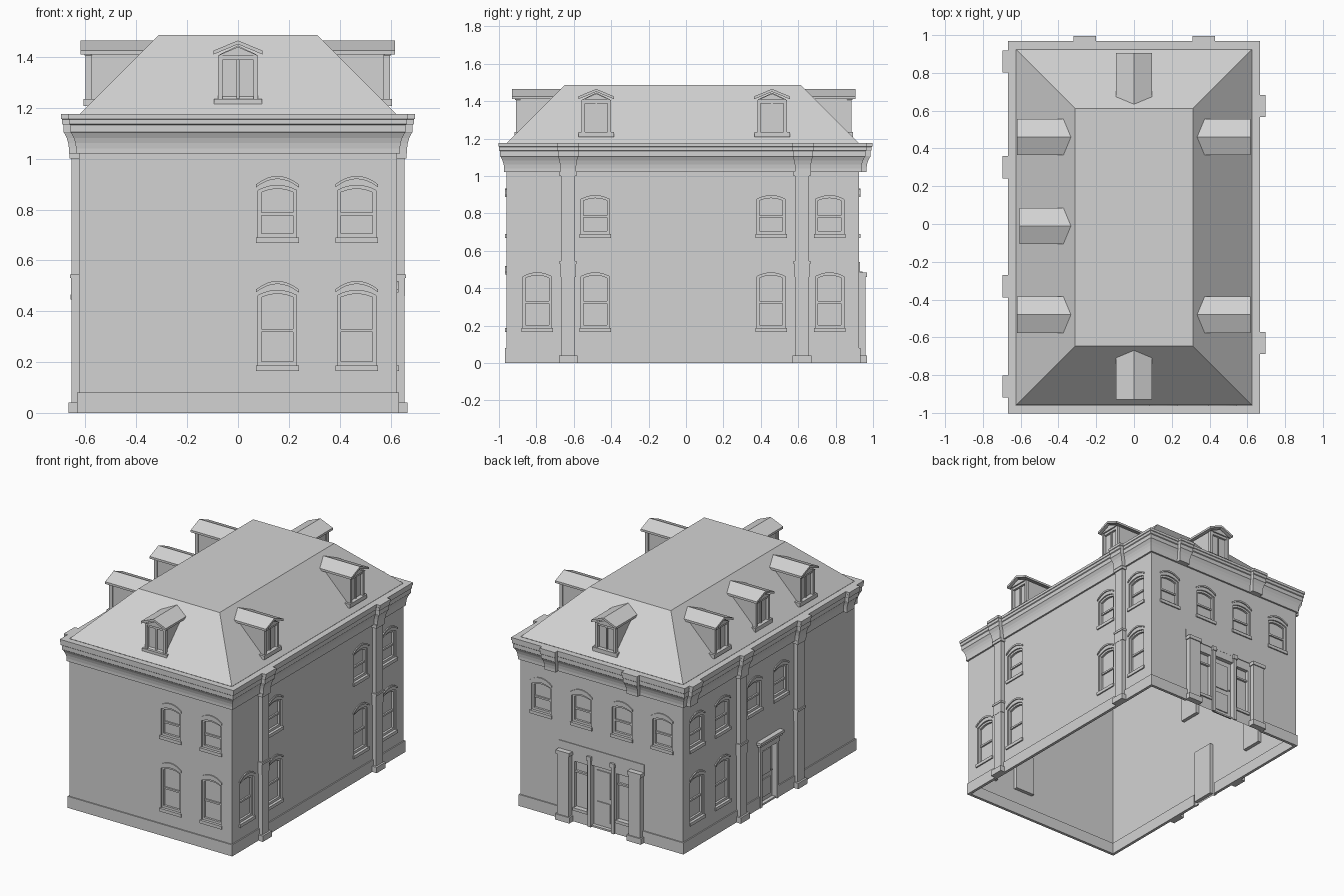
import bpy, bmesh, math
from mathutils import Matrix, Vector

cube = bpy.data.objects.get("Cube")
if cube:
    bpy.data.objects.remove(cube, do_unlink=True)

HX, HY, CY = 0.625, 0.9425, -0.0175      # wall half sizes and centre
WALL_TOP, ROOF_TOP = 1.175, 1.487
RECESS = 0.025

stone = bpy.data.materials.new("pale_grey")
stone.use_nodes = True
grey = (0.65, 0.65, 0.65, 1)
stone.diffuse_color = grey
stone.node_tree.nodes["Principled BSDF"].inputs["Base Color"].default_value = grey

# Each side: turn about z, distance from centre to wall, half length
SIDES = {"front": (0, HY, HX), "left": (90, HX, HY),
         "back": (180, HY, HX), "right": (-90, HX, HY)}
meshes = {}


def part(name):
    return meshes.setdefault(name, bmesh.new())


def along(side, c):
    """World x or y turned into distance along a wall."""
    return {"front": c, "back": -c, "left": c - CY, "right": CY - c}[side]


def point(side, u, out, z):
    turn, dist, _ = SIDES[side]
    p = Matrix.Rotation(math.radians(turn), 3, 'Z') @ Vector((u, -dist - out, z))
    return p + Vector((0, CY, 0))


def prism(bm, side, outline, back, front):
    """Push a (u, z) outline out from the wall; back may depend on height."""
    depth = back if callable(back) else (lambda z: back)
    a = [bm.verts.new(point(side, u, depth(z), z)) for u, z in outline]
    b = [bm.verts.new(point(side, u, front, z)) for u, z in outline]
    bm.faces.new(a)
    bm.faces.new(b)
    for i in range(len(a)):
        j = (i + 1) % len(a)
        bm.faces.new((a[i], a[j], b[j], b[i]))


def rect(u, half, z0, z1):
    return [(u - half, z0), (u + half, z0), (u + half, z1), (u - half, z1)]


def box(bm, side, u, half, z0, z1, front, back=0):
    prism(bm, side, rect(u, half, z0, z1), back, front)


def arc(u, half, z, rise, n=8):
    return [(u + half * t, z + rise * (1 - t * t))
            for t in (1 - 2 * i / n for i in range(n + 1))]


def band(u, half, z, rise, thick):
    return arc(u, half, z + thick, rise) + arc(u, half, z, rise)[::-1]


def rings(bm, profile, cap=False):
    """Mitred moulding all round the house from (out, z) points."""
    loops = [[bm.verts.new((sx * (HX + o), CY + sy * (HY + o), z))
              for sx, sy in ((-1, -1), (1, -1), (1, 1), (-1, 1))] for o, z in profile]
    for lo, hi in zip(loops, loops[1:]):
        for i in range(4):
            j = (i + 1) % 4
            bm.faces.new((lo[i], lo[j], hi[j], hi[i]))
    if cap:
        bm.faces.new(loops[-1])


def wall(side, holes):
    """Wall sheet with recessed openings."""
    bm = part(side + "_wall")
    loops = []
    for outline in [rect(0, SIDES[side][2], 0, WALL_TOP)] + holes:
        vs = [bm.verts.new(point(side, u, 0, z)) for u, z in outline]
        loops.append([bm.edges.new((vs[i - 1], vs[i])) for i in range(len(vs))])
    bmesh.ops.triangle_fill(bm, use_beauty=True, edges=sum(loops, []),
                            normal=point(side, 0, 1, 0) - point(side, 0, 0, 0))
    for outline in holes:
        a = [bm.verts.new(point(side, u, 0, z)) for u, z in outline]
        b = [bm.verts.new(point(side, u, -RECESS, z)) for u, z in outline]
        bm.faces.new(b)
        for i in range(len(a)):
            bm.faces.new((a[i - 1], a[i], b[i], b[i - 1]))
    bmesh.ops.remove_doubles(bm, verts=bm.verts, dist=1e-5)


def window(side, c, z0, z1):
    """Sash window with arched head, sill and hood; returns its opening."""
    u, half, rise = along(side, c), 0.076, 0.02
    sash = part(side + "_window_sashes")
    for s in (-1, 1):
        box(sash, side, u + s * (half - 0.007), 0.007, z0, z1, -0.01, -RECESS)
    box(sash, side, u, half, z0, z0 + 0.016, -0.01, -RECESS)
    mid = (z0 + z1) / 2
    box(sash, side, u, half, mid - 0.006, mid + 0.006, -0.014, -RECESS)
    prism(sash, side, band(u, half, z1 - 0.014, rise, 0.014), -RECESS, -0.01)
    trim = part(side + "_window_trim")
    box(trim, side, u, half + 0.008, z0 - 0.022, z0, 0.009)
    prism(trim, side, band(u, half + 0.008, z1 + 0.012, 0.033, 0.012), 0, 0.007)
    return rect(u, half, z0, z1)[:2] + arc(u, half, z1, rise)


def door(side, u, half, z0, z1):
    """Panelled door leaf; returns its opening."""
    bm = part(side + "_door")
    for a, b in ((0.08, 0.4), (0.48, 0.92)):
        box(bm, side, u, half * 0.65, z0 + a * (z1 - z0), z0 + b * (z1 - z0),
            -RECESS + 0.007, -RECESS)
    bmesh.ops.create_icosphere(bm, subdivisions=1, radius=0.006, matrix=Matrix.Translation(
        point(side, u + half * 0.8, -RECESS + 0.008, (z0 + z1) / 2)))
    return rect(u, half, z0, z1)


# Windows by side: upper row and lower row positions
UPPER = {"front": (0.155, 0.467), "left": (-0.485, 0.455, 0.768),
         "back": (-0.466, -0.155, 0.155, 0.466), "right": (0.77, 0.49, 0.14, -0.15)}
LOWER = {"front": (0.155, 0.467), "left": (-0.795, -0.485, 0.455, 0.768),
         "back": (), "right": (0.77, 0.49)}
openings = {}
for side in SIDES:
    openings[side] = [window(side, c, 0.69, 0.875) for c in UPPER[side]]
    openings[side] += [window(side, c, 0.187, 0.462) for c in LOWER[side]]

# Back entrance: double columns, door and sidelights
entry = part("back_entrance")
openings["back"].append(door("back", 0, 0.078, 0.012, 0.43))
box(entry, "back", 0, 0.078, 0.43, 0.48, 0.004)
box(entry, "back", 0, 0.33, 0.48, 0.54, 0.005)
for s in (-1, 1):
    box(entry, "back", s * 0.09, 0.012, 0, 0.46, 0.012)
    box(entry, "back", s * 0.09, 0.017, 0.46, 0.49, 0.018)
    box(entry, "back", s * 0.275, 0.045, 0.04, 0.46, 0.035)
    box(entry, "back", s * 0.275, 0.055, 0, 0.04, 0.043)
    box(entry, "back", s * 0.275, 0.052, 0.46, 0.485, 0.042)
    openings["back"].append(rect(s * 0.163, 0.048, 0.1, 0.42))
    box(entry, "back", s * 0.163, 0.048, 0.34, 0.352, -0.01, -RECESS)
    box(entry, "back", s * 0.163, 0.055, 0.08, 0.1, 0.01)

# Side entrance with hood
side_u = along("right", -0.01)
surround = part("right_entrance")
openings["right"].append(door("right", side_u, 0.08, 0.012, 0.39))
for s in (-1, 1):
    box(surround, "right", side_u + s * 0.092, 0.012, 0, 0.40, 0.012)
box(surround, "right", side_u, 0.108, 0.39, 0.43, 0.014)
box(surround, "right", side_u, 0.12, 0.43, 0.447, 0.025)
box(surround, "right", side_u, 0.13, 0.447, 0.465, 0.034)

for side in SIDES:
    wall(side, openings[side])

# Plinth, broken at the doors
gaps = {"back": (0, 0.32), "right": (side_u, 0.104)}
for side, (_, _, half) in SIDES.items():
    end = half + 0.008
    u, g = gaps.get(side, (end, 0))
    for a, b in ((-end, u - g), (u + g, end)):
        if b - a > 0.01:
            box(part("plinth"), side, (a + b) / 2, (b - a) / 2, 0, 0.08, 0.008, -0.012)

# Cornice, with forward breaks over the pilasters
profile = [(0, 1.02), (0.012, 1.02), (0.012, 1.04), (0.015, 1.062), (0.021, 1.082),
           (0.03, 1.1), (0.034, 1.104), (0.034, 1.132), (0.039, 1.136),
           (0.039, 1.155), (0.043, 1.157), (0.043, 1.175)]
rings(part("cornice"), profile + [(0, WALL_TOP)])
BREAKS = {"left": (-0.63, 0.625), "right": (0.86, 0.3, -0.33, -0.86), "back": (-0.26, 0.37)}
blocks = part("cornice_breaks")
for side, places in BREAKS.items():
    for c in places:
        u = along(side, c)
        steps = [(o + 0.028, z) for o, z in profile[1:]]
        for (o0, z0), (o1, z1) in zip(steps, steps[1:]):
            if z1 > z0:
                w0, w1 = 0.02 + o0 * 0.55, 0.02 + o1 * 0.55
                ring = [[blocks.verts.new(point(side, u + s * w, q, z))
                         for s, q in ((-1, 0), (1, 0), (1, o), (-1, o))]
                        for w, o, z in ((w0, o0, z0), (w1, o1, z1))]
                blocks.faces.new(ring[0])
                blocks.faces.new(ring[1])
                for i in range(4):
                    blocks.faces.new((ring[0][i - 1], ring[0][i], ring[1][i], ring[1][i - 1]))

# Full height pilasters on the long sides
for side, places in (("left", (-0.63, 0.62)), ("right", (0.3, -0.33))):
    for c in places:
        for half, z0, z1, out in ((0.05, 0, 0.04, 0.042), (0.037, 0.04, 1.0, 0.029),
                                  (0.041, 0.46, 0.53, 0.031), (0.045, 0.53, 0.545, 0.036),
                                  (0.045, 1.0, 1.025, 0.037)):
            box(part(side + "_pilasters"), side, along(side, c), half, z0, z1, out)

# Hipped roof with flat top
rings(part("roof"), [(-0.001, WALL_TOP), (-0.313, ROOF_TOP)], cap=True)


def dormer(side, c, f):
    u = along(side, c)
    slope = lambda z: WALL_TOP - 0.004 - z
    body, trim = part("dormer_bodies"), part("dormer_trim")
    prism(body, side, rect(u, 0.072, 1.22, 1.41)[:3] + [(u, 1.445), (u - 0.072, 1.41)],
          slope, f - 0.04)
    prism(part("dormer_roofs"), side,
          [(u - 0.096, 1.41), (u, 1.45), (u + 0.096, 1.41),
           (u + 0.096, 1.425), (u, 1.465), (u - 0.096, 1.425)], slope, f)
    back = f - 0.045
    prism(trim, side, [(u - 0.08, 1.405), (u + 0.08, 1.405), (u, 1.44)], back, f - 0.015)
    for s in (-1, 1):
        box(trim, side, u + s * 0.07, 0.009, 1.235, 1.405, f - 0.02, back)
    box(trim, side, u, 0.062, 1.388, 1.405, f - 0.025, back)
    box(trim, side, u, 0.005, 1.235, 1.39, f - 0.032, back)
    box(trim, side, u, 0.095, 1.208, 1.235, f - 0.012, f - 0.07)


for side, c, f in (("front", 0, -0.03), ("back", 0, -0.02), ("left", -0.48, -0.008),
                   ("left", 0.46, -0.008), ("right", -0.48, -0.006),
                   ("right", -0.01, -0.02), ("right", 0.46, -0.006)):
    dormer(side, c, f)

# Turn every collected mesh into a named object
for name, bm in meshes.items():
    if not name.endswith("_wall"):
        bmesh.ops.recalc_face_normals(bm, faces=bm.faces)
    else:
        side = name[:-5]
        outward = point(side, 0, 1, 0) - point(side, 0, 0, 0)
        bmesh.ops.recalc_face_normals(bm, faces=bm.faces)
        big = max(bm.faces, key=lambda face: face.calc_area())
        if big.normal.dot(outward) < 0:
            bmesh.ops.reverse_faces(bm, faces=bm.faces)
    mesh = bpy.data.meshes.new(name)
    bm.to_mesh(mesh)
    bm.free()
    mesh.materials.append(stone)
    bpy.context.collection.objects.link(bpy.data.objects.new(name, mesh))
